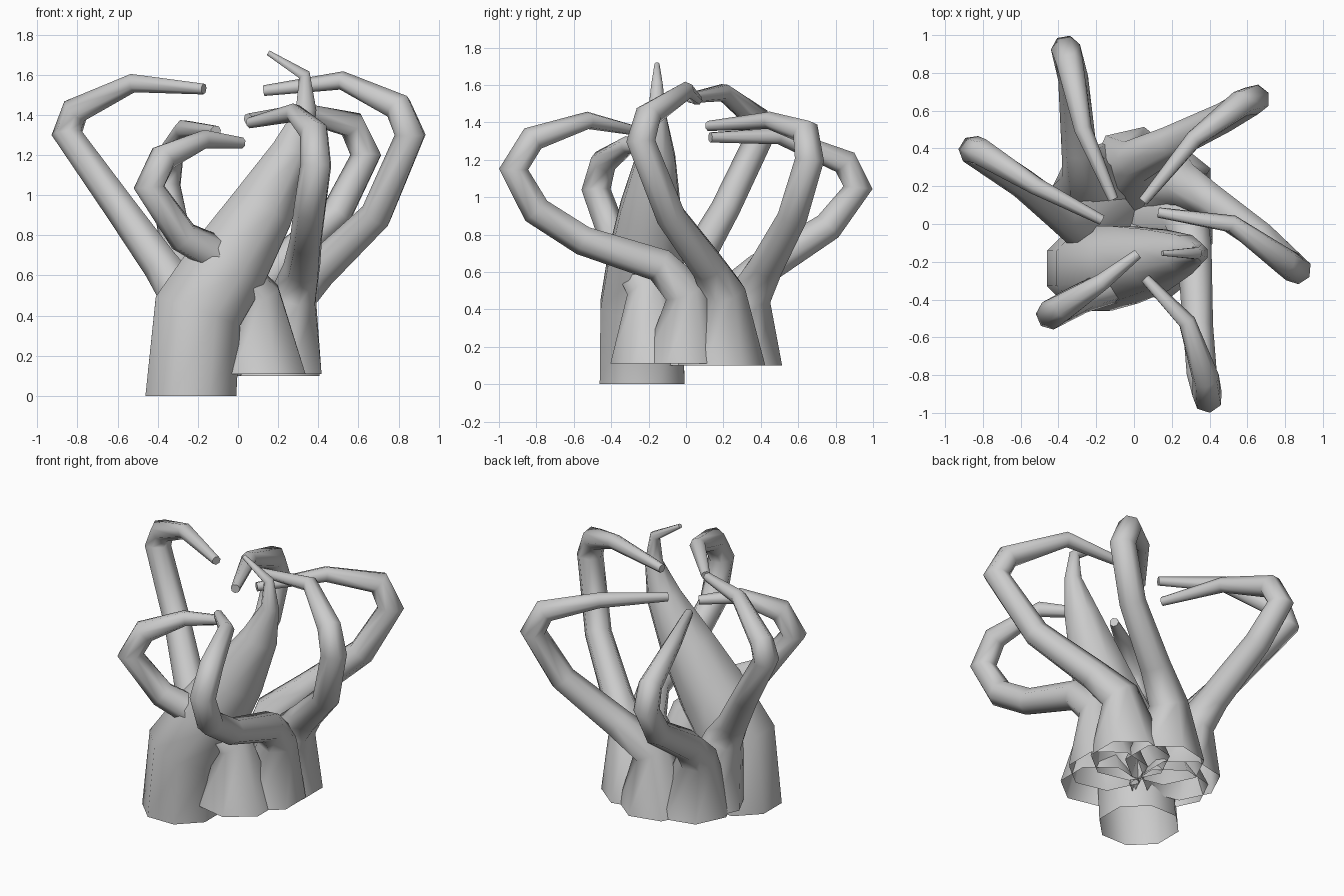
import bpy, bmesh, math
from mathutils import Vector

if "Cube" in bpy.data.objects:
    bpy.data.objects.remove(bpy.data.objects["Cube"])


def tube(name, path, sides):
    """Loft open-bottomed rings along (x, y, z, radius) points; close the tip."""
    pts = [Vector(p[:3]) for p in path]
    bm = bmesh.new()
    rings = []
    tangent = Vector((0, 0, 1))
    side = Vector((1, 0, 0))
    for i, p in enumerate(pts):
        if i == 0:
            new = Vector((0, 0, 1))
        elif i == len(pts) - 1:
            new = (p - pts[i - 1]).normalized()
        else:
            new = ((p - pts[i - 1]).normalized() + (pts[i + 1] - p).normalized()).normalized()
        side = tangent.rotation_difference(new) @ side
        tangent = new
        up = tangent.cross(side)
        ring = []
        for k in range(sides):
            a = 2 * math.pi * (k + 0.5) / sides
            ring.append(bm.verts.new(p + (side * math.cos(a) + up * math.sin(a)) * path[i][3]))
        rings.append(ring)
    for lo, hi in zip(rings, rings[1:]):
        for k in range(sides):
            n = (k + 1) % sides
            bm.faces.new((lo[k], lo[n], hi[n], hi[k]))
    bm.faces.new(rings[-1])
    mesh = bpy.data.meshes.new(name)
    bm.to_mesh(mesh)
    bm.free()
    ob = bpy.data.objects.new(name, mesh)
    bpy.context.collection.objects.link(ob)
    bpy.ops.object.select_all(action='DESELECT')
    ob.select_set(True)
    bpy.context.view_layer.objects.active = ob
    bpy.ops.object.shade_smooth_by_angle(angle=math.radians(62))


# thick leaning trunk with a hooked tip
tube("trunk", [(-.235, -.235, 0, .245), (-.2, -.235, .42, .24), (-.05, -.215, .65, .22),
               (.12, -.19, .93, .175), (.27, -.16, 1.22, .11), (.34, -.155, 1.43, .055),
               (.33, -.155, 1.6, .033), (.15, -.155, 1.71, .014)], 8)

# ring of six curling tentacles: flared base, outward bend, elbow, tip
radii = [.24, .12, .095, .082, .08, .073, .048, .028]
arms = {
    "tentacle_left": [(-.2, .08, .1), (-.27, -.02, .5), (-.38, .05, .65), (-.58, .21, .93),
                      (-.85, .39, 1.31), (-.81, .38, 1.42), (-.52, .2, 1.56), (-.17, .02, 1.53)],
    "tentacle_back": [(-.19, .2, .1), (-.26, .26, .48), (-.29, .4, .61), (-.32, .76, .84),
                      (-.36, .92, 1.05), (-.34, .85, 1.19), (-.27, .5, 1.33), (-.11, .13, 1.32)],
    "tentacle_back_right": [(.0, .28, .1), (.02, .34, .48), (.2, .43, .64), (.49, .57, .9),
                            (.64, .66, 1.2), (.57, .64, 1.35), (.32, .45, 1.41), (.05, .12, 1.38)],
    "tentacle_right": [(.19, .19, .1), (.28, .2, .5), (.41, .12, .63), (.69, -.08, .9),
                       (.86, -.24, 1.3), (.8, -.2, 1.44), (.52, .0, 1.57), (.13, .06, 1.52)],
    "tentacle_front": [(.2, -.0, .11), (.28, .0, .5), (.32, -.14, .64), (.34, -.55, .77),
                       (.39, -.92, 1.15), (.38, -.82, 1.31), (.28, -.52, 1.41), (.06, -.29, 1.36)],
    "tentacle_front_left": [(.12, -.17, .11), (.1, -.2, .5), (-.09, -.32, .7), (-.27, -.39, .79),
                            (-.44, -.48, 1.04), (-.37, -.44, 1.19), (-.17, -.31, 1.28), (.02, -.16, 1.26)],
}
for name, path in arms.items():
    pts = [(*p, r) for p, r in zip(path, radii)]
    if name == "tentacle_front":
        # extra bend where the arm swings upward
        pts.insert(4, (.36, -.8, .93, .082))
    tube(name, pts, 7)
